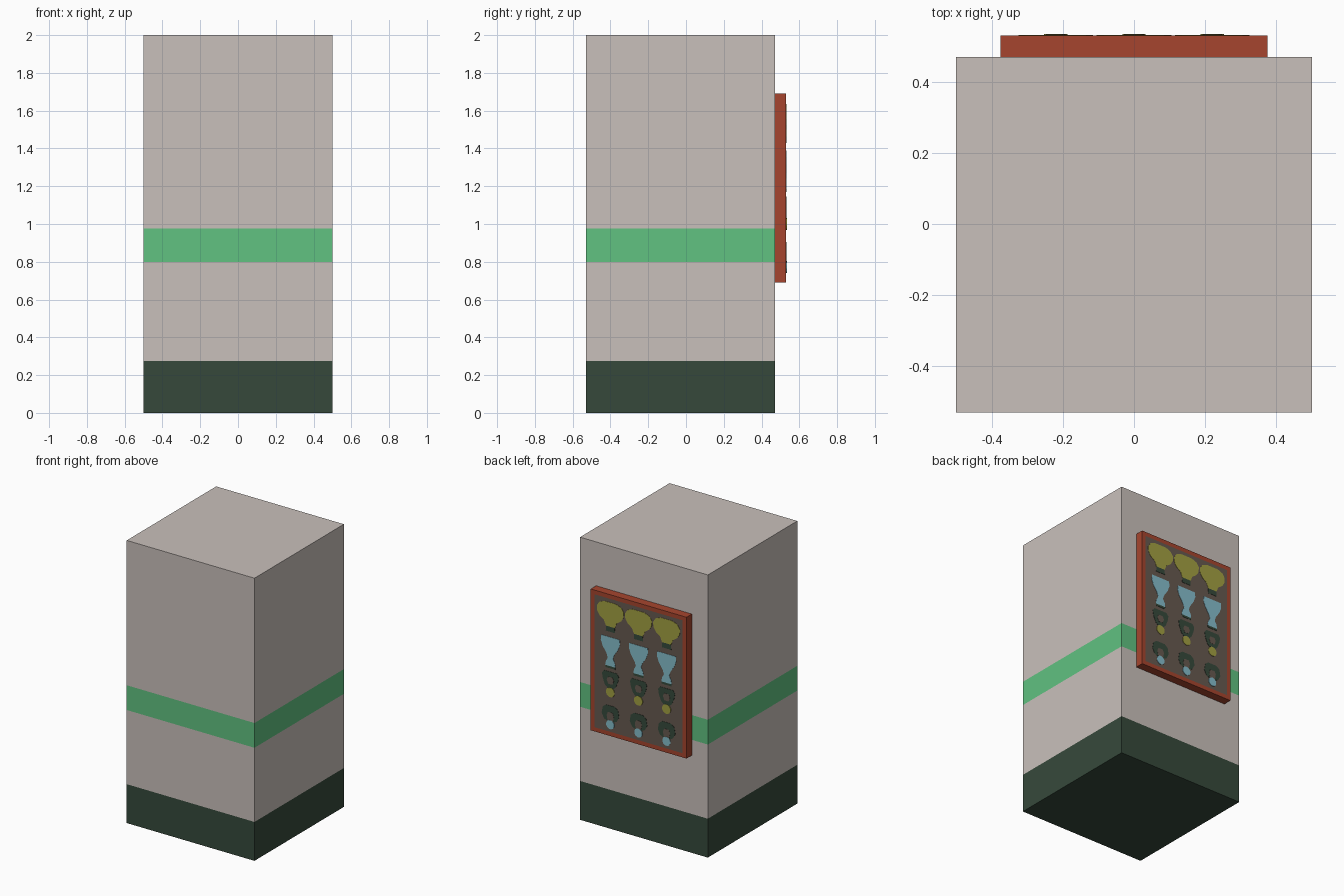
import bpy, bmesh, math
from mathutils import Vector

if "Cube" in bpy.data.objects:
    bpy.data.objects.remove(bpy.data.objects["Cube"])


def material(name, rgb):
    lin = [(c / 255 / 12.92) if c < 10 else ((c / 255 + 0.055) / 1.055) ** 2.4 for c in rgb]
    m = bpy.data.materials.new(name)
    m.diffuse_color = (*lin, 1)
    m.use_nodes = True
    m.node_tree.nodes["Principled BSDF"].inputs["Base Color"].default_value = m.diffuse_color
    return m


PALE = material("pale_wall", (201, 192, 187))
GREEN = material("green_stripe", (97, 194, 129))
DARK = material("dark_green", (54, 73, 59))
RUST = material("rust_frame", (166, 69, 46))
BROWN = material("brown_backing", (103, 89, 80))
YELLOW = material("olive_yellow", (163, 160, 66))
BLUE = material("pale_blue", (134, 190, 204))


def finish(bm, name, mats):
    bmesh.ops.recalc_face_normals(bm, faces=bm.faces)
    me = bpy.data.meshes.new(name)
    bm.to_mesh(me)
    bm.free()
    for m in mats:
        me.materials.append(m)
    ob = bpy.data.objects.new(name, me)
    bpy.context.collection.objects.link(ob)
    return ob


def box_bm(lo, hi):
    bm = bmesh.new()
    bmesh.ops.create_cube(bm, size=1)
    lo, hi = Vector(lo), Vector(hi)
    for v in bm.verts:
        v.co = Vector([(lo[i] + hi[i]) / 2 + v.co[i] * (hi[i] - lo[i]) for i in range(3)])
    return bm


# Wall block: cut at band heights, coloured by height
bm = box_bm((-0.5, -0.53, 0), (0.5, 0.47, 2))
for z in (0.275, 0.8, 0.975):
    bmesh.ops.bisect_plane(bm, geom=bm.verts[:] + bm.edges[:] + bm.faces[:],
                           plane_co=(0, 0, z), plane_no=(0, 0, 1))
for f in bm.faces:
    z = f.calc_center_median().z
    f.material_index = 2 if z < 0.275 else 1 if 0.8 < z < 0.975 else 0
finish(bm, "wall_block", [PALE, GREEN, DARK])

# Display board: inset brown backing inside a rust frame
TOP, FACE = 1.69, 0.53
bm = box_bm((-0.375, 0.465, TOP - 1), (0.375, FACE, TOP))
bm.normal_update()
back = max(bm.faces, key=lambda f: f.calc_center_median().y)
bmesh.ops.inset_region(bm, faces=[back], thickness=0.042)
back.material_index = 1
finish(bm, "display_board", [RUST, BROWN])


def plate(name, cx, half, mat, thick=0.002):
    """Thin plate from a half outline of (half width, distance below board top)."""
    pts = [(cx + w, TOP - d) for w, d in half] + [(cx - w, TOP - d) for w, d in reversed(half)]
    bm = bmesh.new()
    f = bm.faces.new([bm.verts.new((x, FACE - 0.001, z)) for x, z in pts])
    ext = bmesh.ops.extrude_face_region(bm, geom=[f])
    for v in ext["geom"]:
        if isinstance(v, bmesh.types.BMVert):
            v.co.y += thick + 0.001
    finish(bm, name, [mat])


def disc(d, r):
    return [(r * math.sin(a), d - r * math.cos(a)) for a in [math.pi * (i + 0.5) / 6 for i in range(6)]]


# Half outlines for each row of awards
big_cup = [(0.045, 0.055), (0.085, 0.07), (0.105, 0.10), (0.103, 0.135),
           (0.085, 0.165), (0.05, 0.19), (0.035, 0.226)]
cup_base = [(0.033, 0.226), (0.036, 0.262)]
goblet = [(0.072, 0.30), (0.075, 0.335), (0.06, 0.375), (0.03, 0.42),
          (0.02, 0.45), (0.035, 0.475), (0.04, 0.505)]
goblet_base = [(0.038, 0.505), (0.038, 0.52)]
ribbon = [(0.05, 0.545), (0.066, 0.565), (0.06, 0.60), (0.042, 0.645), (0.025, 0.66)]
ribbon_hole = [(0.018, 0.582), (0.028, 0.605), (0.016, 0.632)]
arch = [(0.035, 0.785), (0.06, 0.805), (0.068, 0.85), (0.05, 0.885), (0.03, 0.895)]
arch_hole = [(0.018, 0.832), (0.028, 0.855), (0.02, 0.896)]

for i, cx in enumerate((0.22, 0, -0.22), 1):
    plate(f"large_cup_{i}", cx, big_cup, YELLOW)
    plate(f"large_cup_base_{i}", cx, cup_base, DARK)
    plate(f"goblet_{i}", cx, goblet, BLUE)
    plate(f"goblet_base_{i}", cx, goblet_base, DARK)
    plate(f"ribbon_{i}", cx, ribbon, DARK)
    plate(f"ribbon_opening_{i}", cx, ribbon_hole, BROWN, 0.003)
    plate(f"yellow_medal_{i}", cx, disc(0.69, 0.034), YELLOW, 0.004)
    plate(f"arch_ribbon_{i}", cx, arch, DARK)
    plate(f"arch_opening_{i}", cx, arch_hole, BROWN, 0.003)
    plate(f"blue_medal_{i}", cx, disc(0.918, 0.032), BLUE, 0.004)
